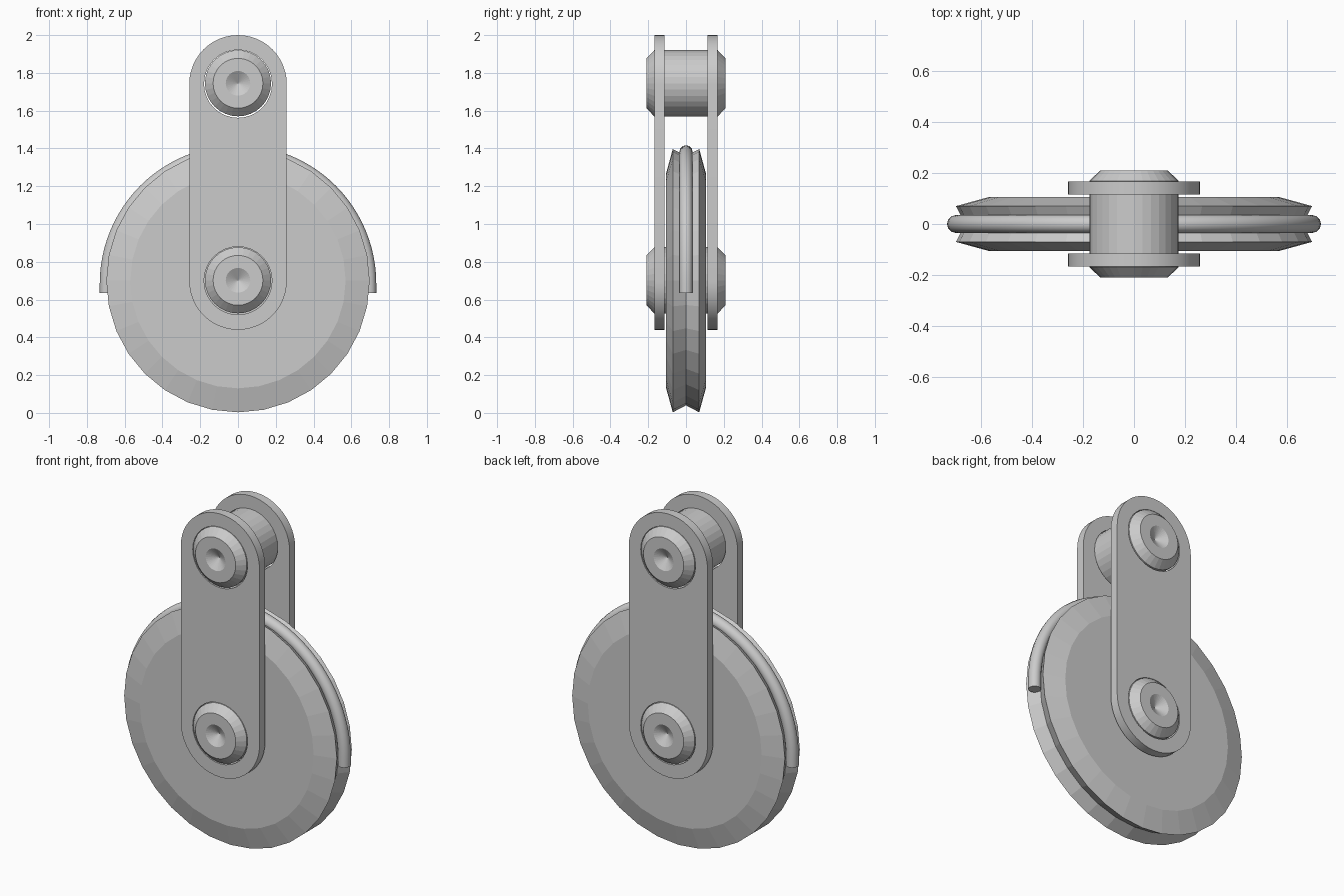
import bpy, bmesh, math
from math import sin, cos, pi

if "Cube" in bpy.data.objects:
    bpy.data.objects.remove(bpy.data.objects["Cube"])

steel = bpy.data.materials.new("grey metal")
steel.diffuse_color = (0.6, 0.6, 0.6, 1)
steel.use_nodes = True
steel.node_tree.nodes["Principled BSDF"].inputs["Base Color"].default_value = steel.diffuse_color

AXLE_Z, PIN_Z = 0.70, 1.745


def finish(obj, smooth_angle=None):
    me = obj.data
    me.materials.clear()
    me.materials.append(steel)
    for p in me.polygons:
        p.use_smooth = smooth_angle is not None
        p.material_index = 0
    if smooth_angle is not None:
        me.set_sharp_from_angle(angle=math.radians(smooth_angle))
    return obj


def lathe(name, profile, z, sides=32):
    """Revolve (radius, y) points about the y axis; radius 0 makes a pole."""
    bm = bmesh.new()
    rings = []
    for r, y in profile:
        n = 1 if r == 0 else sides
        rings.append([bm.verts.new((r * sin(2 * pi * i / sides), y,
                                    r * cos(2 * pi * i / sides))) for i in range(n)])
    for a, b in zip(rings, rings[1:]):
        for i in range(sides):
            j = (i + 1) % sides
            q = [a[i % len(a)], a[j % len(a)], b[j % len(b)], b[i % len(b)]]
            bm.faces.new(list(dict.fromkeys(q)))
    bmesh.ops.recalc_face_normals(bm, faces=bm.faces)
    me = bpy.data.meshes.new(name)
    bm.to_mesh(me)
    bm.free()
    obj = bpy.data.objects.new(name, me)
    obj.location.z = z
    bpy.context.collection.objects.link(obj)
    return obj


def add_spline(cu, pts, closed):
    sp = cu.splines.new('POLY')
    sp.points.add(len(pts) - 1)
    for p, c in zip(sp.points, pts):
        p.co = (*c, 1)
    sp.use_cyclic_u = closed


def curve_to_mesh(name, cu, turn=None):
    tmp = bpy.data.objects.new(name + "_curve", cu)
    bpy.context.collection.objects.link(tmp)
    dg = bpy.context.evaluated_depsgraph_get()
    me = bpy.data.meshes.new_from_object(tmp.evaluated_get(dg))
    bpy.data.objects.remove(tmp)
    bm = bmesh.new()
    bm.from_mesh(me)
    bmesh.ops.remove_doubles(bm, verts=bm.verts, dist=0.0005)
    if turn:
        for v in bm.verts:
            v.co = turn(v.co)
    bmesh.ops.recalc_face_normals(bm, faces=bm.faces)
    bm.to_mesh(me)
    bm.free()
    me.name = name
    obj = bpy.data.objects.new(name, me)
    bpy.context.collection.objects.link(obj)
    return obj


def arc(r, cz, a0, a1, n):
    return [(r * cos(a0 + (a1 - a0) * i / n), cz + r * sin(a0 + (a1 - a0) * i / n), 0)
            for i in range(n + 1)]


# Grooved wheel
half = [(0, 0.105), (0.57, 0.105), (0.697, 0.07)]
finish(lathe("pulley_wheel",
             half + [(0.66, 0)] + [(r, -y) for r, y in reversed(half)], AXLE_Z))

# Chamfered pins with a dimple at each end
half = [(0, 0.172), (0.065, 0.21), (0.132, 0.21), (0.175, 0.168)]
for name, z in (("axle_pin", AXLE_Z + 0.002), ("top_pin", PIN_Z)):
    finish(lathe(name, half + [(r, -y) for r, y in reversed(half)], z))

# Two round-ended side plates with pin holes
for name, side in (("front_plate", -1), ("back_plate", 1)):
    cu = bpy.data.curves.new(name, 'CURVE')
    cu.dimensions = '2D'
    cu.fill_mode = 'BOTH'
    cu.extrude = 0.026
    add_spline(cu, arc(0.258, 1.742, 0, pi, 24) + arc(0.258, 0.698, pi, 2 * pi, 24), True)
    for z in (0.70, 1.742):
        add_spline(cu, arc(0.18, z, 0, 2 * pi, 32)[:-1], True)
    finish(curve_to_mesh(name, cu, lambda c: (c.x, side * 0.141 - c.z, c.y)), 30)

# Rope lying over the wheel with short straight ends
cu = bpy.data.curves.new("rope", 'CURVE')
cu.dimensions = '3D'
cu.bevel_depth = 0.035
cu.bevel_resolution = 4
cu.use_fill_caps = True
path = [(x, 0, z) for x, z, _ in arc(0.697, 0.685, 0, pi, 48)]
add_spline(cu, [(0.697, 0, 0.635)] + path + [(-0.697, 0, 0.635)], False)
finish(curve_to_mesh("rope", cu), 40)
